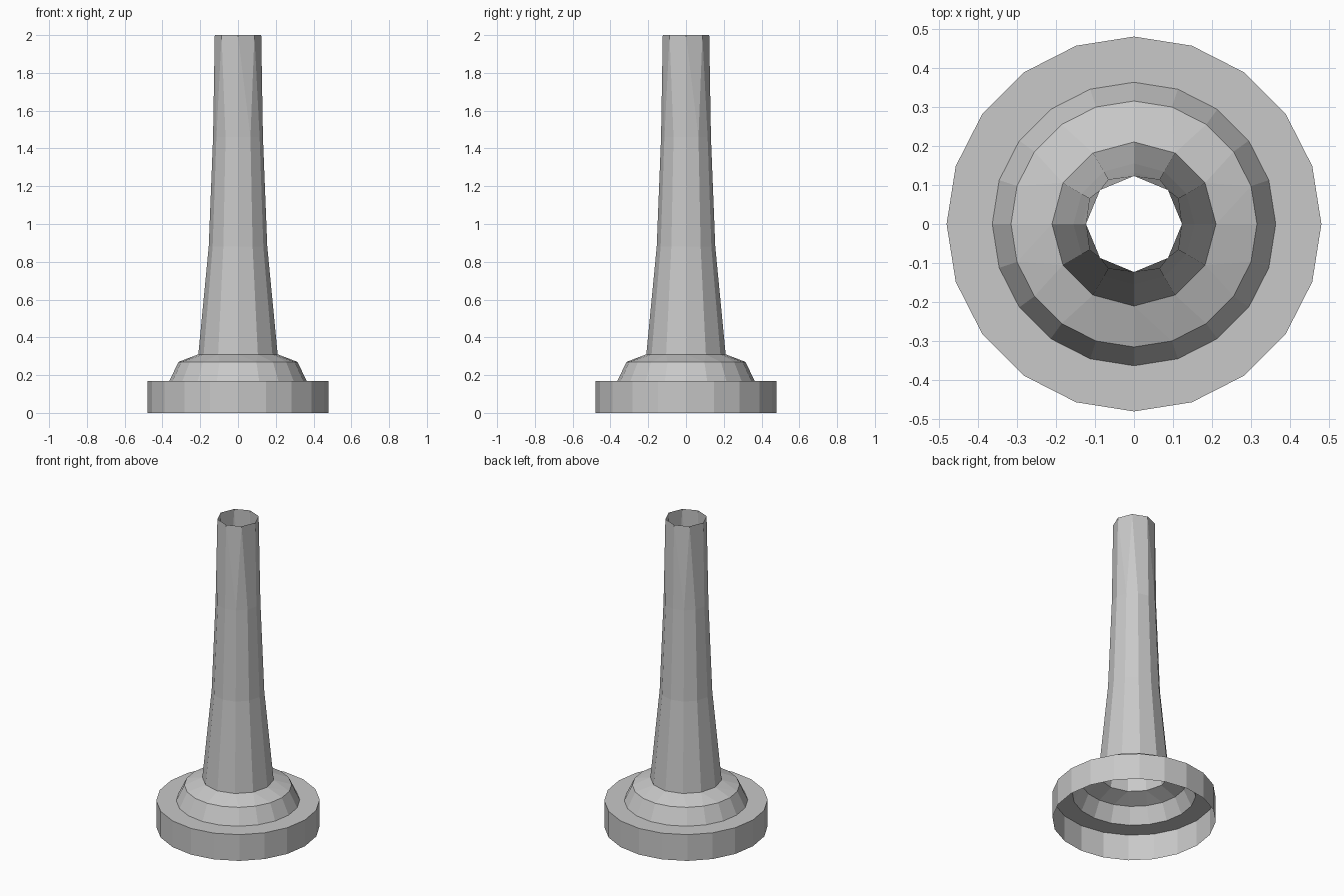
import bpy
import bmesh
from math import cos, sin, tau

cube = bpy.data.objects.get("Cube")
if cube:
    bpy.data.objects.remove(cube, do_unlink=True)

# One flat material
grey = bpy.data.materials.new("plain grey")
grey.use_nodes = True
colour = (0.58, 0.58, 0.58, 1)
grey.diffuse_color = colour
grey.node_tree.nodes["Principled BSDF"].inputs["Base Color"].default_value = colour


def ring(bm, sides, radius, z):
    return [bm.verts.new((radius * cos(tau * i / sides), radius * sin(tau * i / sides), z))
            for i in range(sides)]


def bridge(bm, low, high):
    """Join two rings by angle; the side counts may differ."""
    n, m = len(low), len(high)
    i = j = 0
    while i < n or j < m:
        a, b = low[i % n], high[j % m]
        a2, b2 = low[(i + 1) % n], high[(j + 1) % m]
        gap = (i + 1) * m - (j + 1) * n
        if gap == 0:
            bm.faces.new((a, a2, b2, b))
            i, j = i + 1, j + 1
        elif gap < 0:
            bm.faces.new((a, a2, b))
            i += 1
        else:
            bm.faces.new((a, b2, b))
            j += 1


def shell(name, sections):
    """Open faceted skin through (sides, radius, height) sections."""
    bm = bmesh.new()
    rings = [ring(bm, *s) for s in sections]
    for low, high in zip(rings, rings[1:]):
        bridge(bm, low, high)
    mesh = bpy.data.meshes.new(name)
    bm.to_mesh(mesh)
    bm.free()
    mesh.materials.append(grey)
    obj = bpy.data.objects.new(name, mesh)
    bpy.context.collection.objects.link(obj)
    return obj


# Round foot: outer wall and flat ledge, open underneath
shell("base_ring", [(20, 0.48, 0), (20, 0.48, 0.17), (20, 0.363, 0.17)])

# Stepped collar narrowing to the column
shell("collar", [(20, 0.363, 0.17), (20, 0.315, 0.27), (12, 0.21, 0.31)])

# Hollow tapering column, open at the top
shell("column", [(12, 0.21, 0.31), (12, 0.155, 0.88), (12, 0.132, 1.46), (8, 0.123, 2)])
